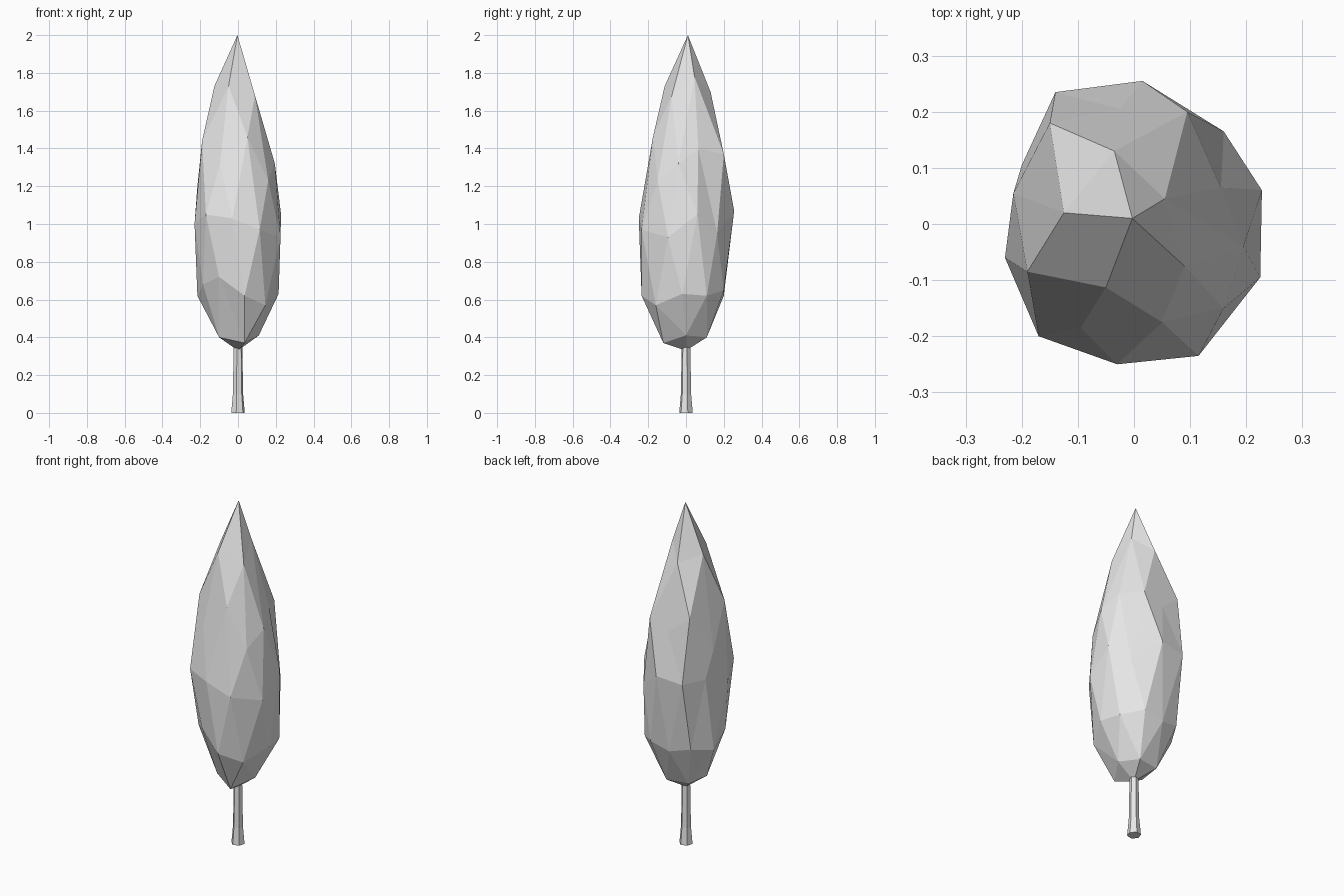
import bpy
import bmesh
from math import cos, sin, pi, radians

cube = bpy.data.objects.get("Cube")
if cube:
    bpy.data.objects.remove(cube, do_unlink=True)

GREY = (0.8, 0.8, 0.8, 1.0)
grey = bpy.data.materials.new("light_grey")
grey.use_nodes = True
grey.diffuse_color = GREY
for node in grey.node_tree.nodes:
    if node.type == 'BSDF_PRINCIPLED':
        node.inputs["Base Color"].default_value = GREY


def finish(bm, name):
    """Turn a bmesh into a flat shaded object with the grey material."""
    bmesh.ops.recalc_face_normals(bm, faces=bm.faces)
    mesh = bpy.data.meshes.new(name)
    bm.to_mesh(mesh)
    bm.free()
    mesh.materials.append(grey)
    obj = bpy.data.objects.new(name, mesh)
    bpy.context.scene.collection.objects.link(obj)
    return obj


def add_ring(bm, points):
    return [bm.verts.new(p) for p in points]


def close_end(bm, pole, small, large, shift):
    """Join a pole to a ring of five, and that to a ring of ten."""
    tip = bm.verts.new(pole)
    count, double = len(small), len(large)
    for i in range(count):
        a, b = small[i], small[(i + 1) % count]
        near, middle, far = (large[(2 * i + shift + k) % double] for k in range(3))
        for face in ((tip, a, b), (a, near, middle), (a, middle, b), (b, middle, far)):
            bm.faces.new(face)


def zigzag(bm, ring, waist):
    """Join two rings of equal count, the waist turned by half a step."""
    for i in range(len(ring)):
        j = (i + 1) % len(ring)
        bm.faces.new((ring[i], waist[i], ring[j]))
        bm.faces.new((waist[i], waist[j], ring[j]))


# Crown: an irregular faceted spindle, from the top ring to the bottom ring
bm = bmesh.new()
top = add_ring(bm, [
    (-.125, .02, 1.73), (-.05, -.113, 1.73), (.09, -.075, 1.68),
    (.055, .045, 1.78), (-.035, .13, 1.7)])
shoulder = add_ring(bm, [
    (-.215, .055, 1.2), (-.19, -.085, 1.44), (-.095, -.185, 1.32),
    (.05, -.175, 1.46), (.16, -.15, 1.23), (.195, -.04, 1.32),
    (.155, .065, 1.4), (.095, .2, 1.37), (-.025, .205, 1.32), (-.15, .18, 1.42)])
waist = add_ring(bm, [
    (-.23, -.06, 1), (-.17, -.2, 1.05), (-.03, -.25, 1.03),
    (.115, -.235, .97), (.225, -.095, .93), (.228, .06, 1.05),
    (.16, .165, .95), (.015, .255, 1.07), (-.14, .235, 1.05), (-.2, .105, 1.05)])
belly = add_ring(bm, [
    (-.215, .05, .62), (-.185, -.1, .68), (-.1, -.19, .72),
    (.035, -.235, .62), (.145, -.16, .57), (.215, -.02, .63),
    (.19, .11, .62), (.09, .2, .65), (-.03, .2, .62), (-.15, .17, .65)])
bottom = add_ring(bm, [
    (-.1, -.05, .4), (.035, -.12, .37), (.11, 0, .41),
    (.05, .11, .4), (-.08, .09, .4)])
close_end(bm, (-.003, .01, 2), top, shoulder, 0)
zigzag(bm, shoulder, waist)
zigzag(bm, belly, waist)
close_end(bm, (0, 0, .33), bottom, belly, 1)
finish(bm, "crown")

# Trunk: a six-sided post with a flared foot, running up into the crown
SIDES = 6
bm = bmesh.new()
rings = []
for radius, height in ((.037, 0), (.028, .1), (.023, .4)):
    angles = [2 * pi * i / SIDES + radians(15) for i in range(SIDES)]
    rings.append(add_ring(bm, [(radius * cos(a), radius * sin(a), height) for a in angles]))
for low, high in zip(rings, rings[1:]):
    for i in range(SIDES):
        j = (i + 1) % SIDES
        bm.faces.new((low[i], low[j], high[j], high[i]))
bm.faces.new(rings[0])
bm.faces.new(rings[-1])
finish(bm, "trunk")
